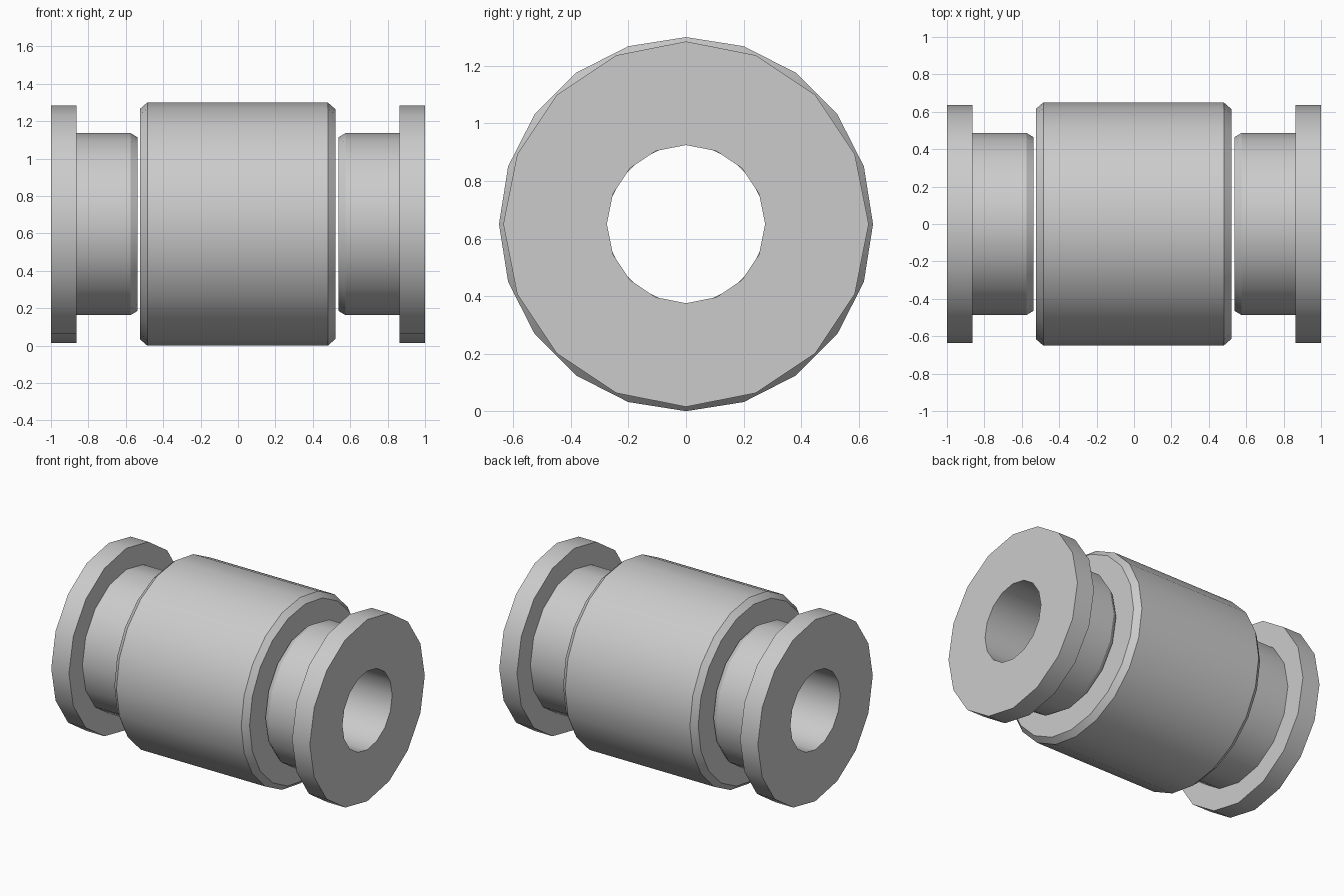
import bpy
import bmesh
from math import radians
from mathutils import Matrix, Vector

cube = bpy.data.objects.get("Cube")
if cube:
    bpy.data.objects.remove(cube, do_unlink=True)

AXIS_Z = 0.65
BORE = 0.275

grey = bpy.data.materials.new("plain_grey")
grey.use_nodes = True
colour = (0.6, 0.6, 0.6, 1)
grey.diffuse_color = colour
grey.node_tree.nodes["Principled BSDF"].inputs["Base Color"].default_value = colour


def lathe(name, profile, sides):
    """Revolve a closed (x, radius) outline about the long axis."""
    bm = bmesh.new()
    verts = [bm.verts.new((x, 0, -r)) for x, r in profile]
    edges = [bm.edges.new((v, verts[i - 1])) for i, v in enumerate(verts)]
    bmesh.ops.spin(bm, geom=verts + edges, cent=Vector(), axis=(1, 0, 0),
                   angle=radians(360), steps=sides, use_merge=True)
    bmesh.ops.remove_doubles(bm, verts=bm.verts, dist=1e-4)
    bmesh.ops.recalc_face_normals(bm, faces=bm.faces)
    bmesh.ops.transform(bm, matrix=Matrix.Translation((0, 0, AXIS_Z)), verts=bm.verts)
    mesh = bpy.data.meshes.new(name)
    bm.to_mesh(mesh)
    bm.free()
    mesh.materials.append(grey)
    obj = bpy.data.objects.new(name, mesh)
    bpy.context.collection.objects.link(obj)
    bpy.ops.object.select_all(action='DESELECT')
    obj.select_set(True)
    bpy.context.view_layer.objects.active = obj
    bpy.ops.object.shade_smooth_by_angle(angle=radians(30))


# Central sleeve with chamfered rims
lathe("sleeve", [(-0.525, BORE), (-0.525, 0.615), (-0.485, 0.65),
                 (0.48, 0.65), (0.52, 0.615), (0.52, BORE)], 20)

# Flanged bushing at each end, neck pointing to the sleeve
for side, name in ((-1, "right_bushing"), (1, "left_bushing")):
    outline = [(1, BORE), (1, 0.635), (0.863, 0.635), (0.863, 0.487),
               (0.575, 0.487), (0.538, 0.465), (0.538, BORE)]
    lathe(name, [(side * x, r) for x, r in outline], 16)
